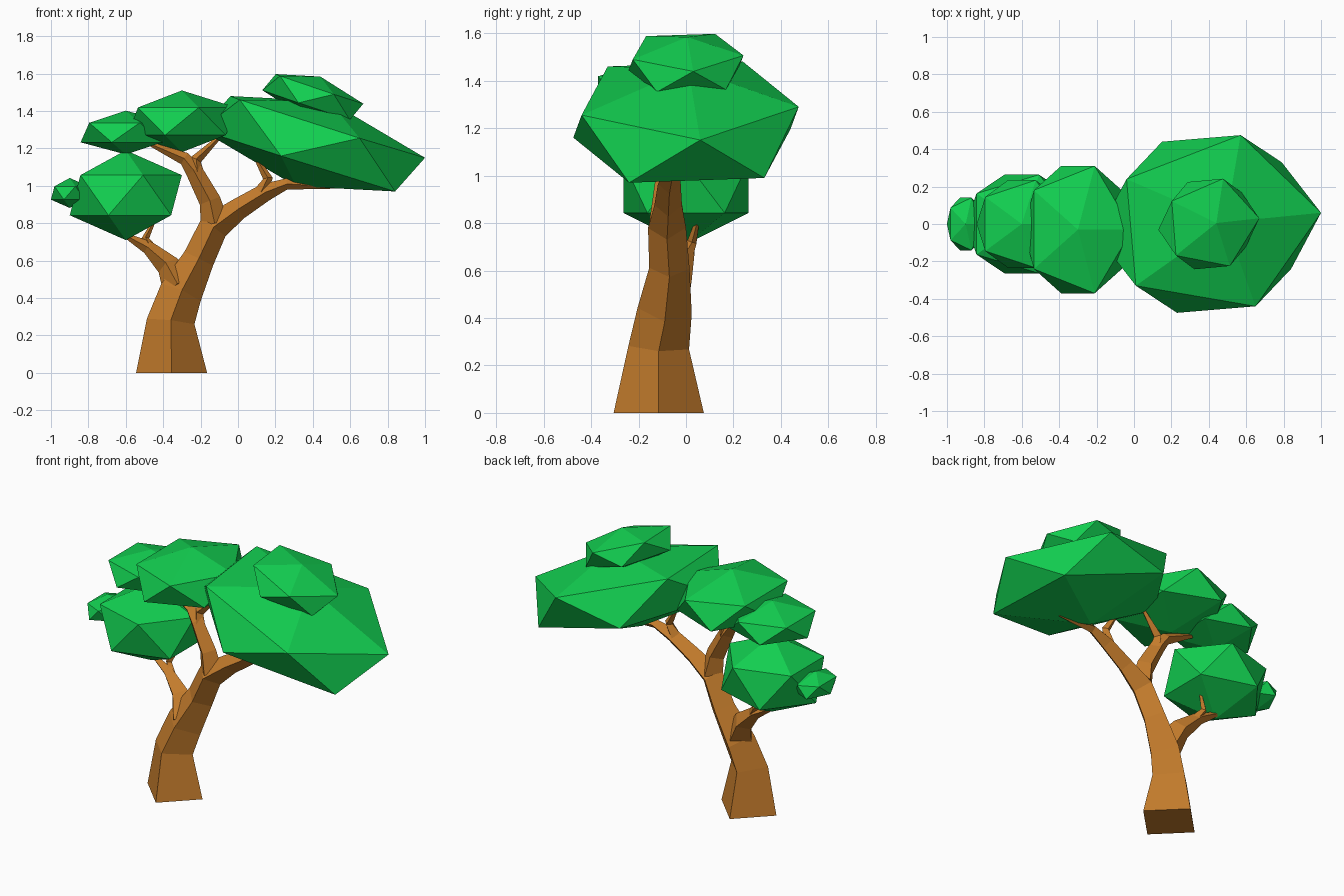
import bpy, bmesh
from mathutils import Vector, Matrix

if "Cube" in bpy.data.objects:
    bpy.data.objects.remove(bpy.data.objects["Cube"])


def material(name, color):
    m = bpy.data.materials.new(name)
    m.diffuse_color = color
    m.use_nodes = True
    m.node_tree.nodes["Principled BSDF"].inputs["Base Color"].default_value = m.diffuse_color
    return m


LEAF = material("leaf_green", (0.006, 0.62, 0.08, 1))
BARK = material("bark_brown", (0.55, 0.2, 0.025, 1))


def finish(bm, name, mat):
    bmesh.ops.recalc_face_normals(bm, faces=bm.faces)
    me = bpy.data.meshes.new(name)
    bm.to_mesh(me)
    bm.free()
    me.materials.append(mat)
    ob = bpy.data.objects.new(name, me)
    bpy.context.collection.objects.link(ob)
    return ob


def blob(name, center, radii):
    """Upright stretched icosahedron."""
    bm = bmesh.new()
    bmesh.ops.create_icosphere(
        bm, subdivisions=1, radius=1,
        matrix=Matrix.Translation(center) @ Matrix.Diagonal((*radii, 1)))
    finish(bm, name, LEAF)


# Half of the corners of a tilted, flattened icosahedron (other half mirrored through centre)
TILTED = [(.60, .06, -.075), (.44, -.24, -.255), (.39, .33, -.235),
          (.25, -.44, .03), (.17, .475, .065), (.09, .01, .227)]


def tilted_blob(name, center, scale):
    bm = bmesh.new()
    for p in TILTED:
        for s in (1, -1):
            bm.verts.new([c + s * k * q for c, k, q in zip(center, scale, p)])
    bmesh.ops.convex_hull(bm, input=bm.verts)
    finish(bm, name, LEAF)


def limb(name, path):
    """Four-sided tapering limb along points (x, y, z, radius)."""
    bm = bmesh.new()
    pts = [Vector(p[:3]) for p in path]
    rings = []
    for i, p in enumerate(pts):
        t = (pts[min(i + 1, len(pts) - 1)] - pts[max(i - 1, 0)]).normalized()
        if p.z == 0:
            t = Vector((0, 0, 1))
        a = Vector((0, 1, 0)).cross(t).normalized()
        b = t.cross(a)
        r = path[i][3]
        rings.append([bm.verts.new(p + r * d) for d in (a, b, -a, -b)])
    for lo, hi in zip(rings, rings[1:]):
        for k in range(4):
            n = (k + 1) % 4
            bm.faces.new((lo[k], lo[n], hi[n], hi[k]))
    bm.faces.new(rings[0])
    bm.faces.new(rings[-1])
    finish(bm, name, BARK)


# Foliage
blob("foliage_lower_left", (-.60, 0, .95), (.335, .31, .24))
blob("foliage_small_left", (-.90, 0, .962), (.112, .165, .08))
blob("foliage_upper_left", (-.60, 0, 1.285), (.27, .275, .117))
blob("foliage_middle", (-.30, -.03, 1.345), (.325, .40, .165))
tilted_blob("foliage_large_right", (.40, 0, 1.225), (1, 1, 1))
tilted_blob("foliage_top_right", (.40, 0, 1.475), (.45, .51, .48))

# Trunk sweeping into the right limb
limb("trunk", [(-.355, -.115, 0, .19), (-.36, -.115, .275, .128),
               (-.305, -.09, .43, .115), (-.21, -.07, .61, .085),
               (-.13, -.08, .78, .08), (0, -.075, .875, .058),
               (.145, -.07, .965, .048), (.26, -.06, 1.01, .03),
               (.52, -.04, .995, .01)])
limb("right_twig", [(.12, -.07, .96, .04), (.16, -.06, 1.04, .026),
                    (.09, -.04, 1.16, .01)])

# Upright limb under the middle foliage
limb("upper_limb", [(-.125, -.08, .80, .075), (-.15, -.08, .92, .058),
                    (-.235, -.07, 1.08, .046), (-.285, -.06, 1.145, .035),
                    (-.47, -.04, 1.225, .012)])
limb("upper_twig", [(-.215, -.07, 1.05, .04), (-.225, -.06, 1.14, .03),
                    (-.11, -.04, 1.25, .012)])

# Low left limb
limb("left_limb", [(-.31, -.085, .45, .095), (-.375, -.035, .575, .062),
                   (-.48, 0, .67, .036), (-.61, .02, .74, .012)])
limb("left_twig", [(-.46, 0, .66, .03), (-.495, .025, .72, .02),
                   (-.455, .045, .80, .01)])
